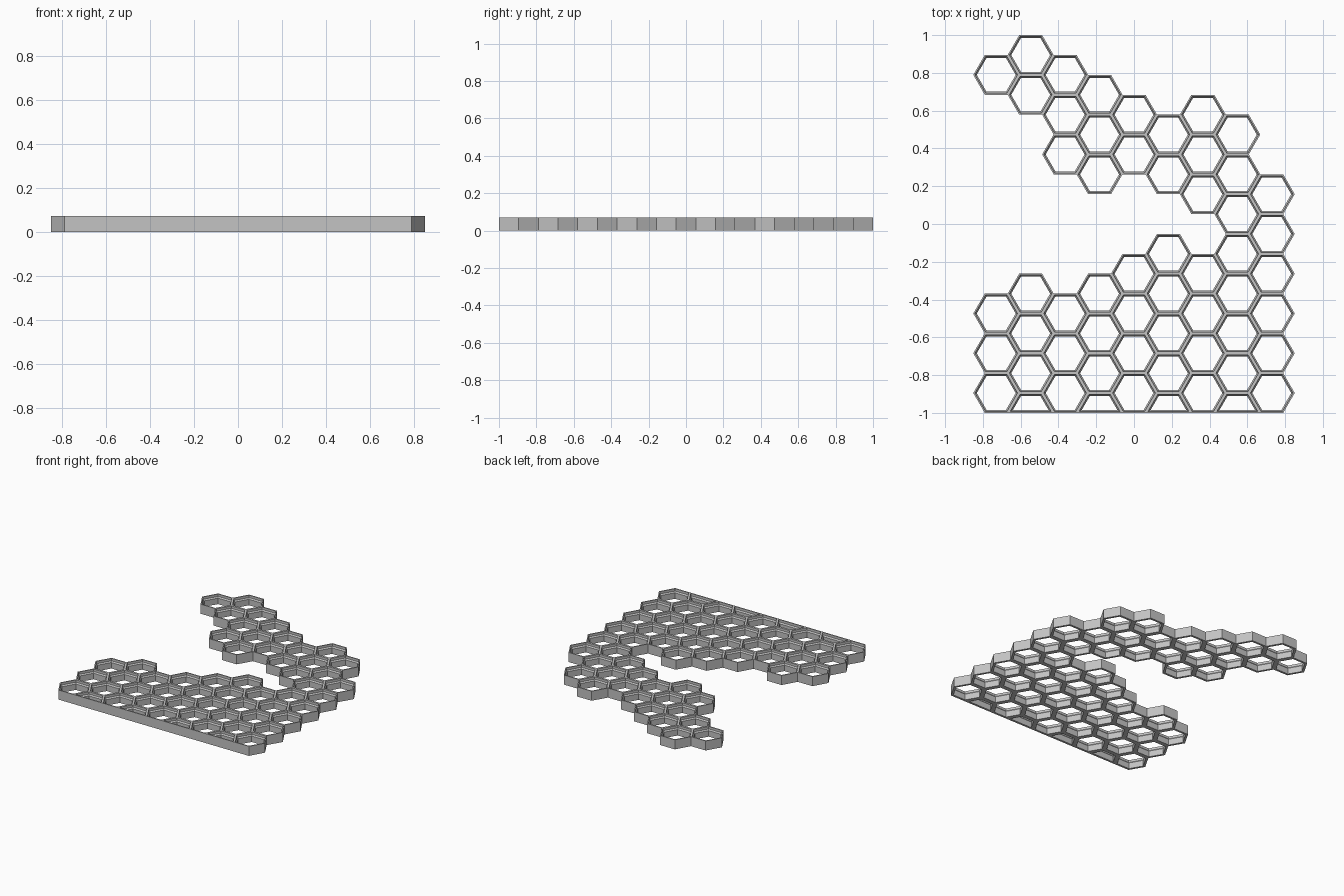
import bpy, bmesh, math
from mathutils import Vector

if "Cube" in bpy.data.objects:
    bpy.data.objects.remove(bpy.data.objects["Cube"], do_unlink=True)

HALF = 2 / 19                       # half a cell, flat to flat
R = HALF * 2 / math.sqrt(3)         # cell corner radius
MM = 2 * HALF / 23.6
HEIGHT = 8 * MM

# Wall section inside each cell: (inset from cell edge, height)
SECTION = [(0.9 * MM, HEIGHT), (0.9 * MM, 6 * MM), (1.8 * MM, 5 * MM), (1.8 * MM, 0)]

# Column index -> cell centre rows, in half-cell steps from the front edge
COLUMNS = {
    -4: [1, 3, 5, 17],
    -3: [2, 4, 6, 16, 18],
    -2: [1, 3, 5, 13, 15, 17],
    -1: [2, 4, 6, 12, 14, 16],
    0: [1, 3, 5, 7, 13, 15],
    1: [2, 4, 6, 8, 12, 14],
    2: [1, 3, 5, 7, 11, 13, 15],
    3: [2, 4, 6, 8, 10, 12, 14],
    4: [1, 3, 5, 7, 9, 11],
}


def outline(col, row, sides):
    """Counter-clockwise corners of a full (6) or front-cut (3) cell."""
    cx, cy = 1.5 * R * col, -1 + HALF * row
    count = 6 if sides == 6 else 4
    return [Vector((cx + R * math.cos(i * math.pi / 3),
                    cy + R * math.sin(i * math.pi / 3))) for i in range(count)]


def inset(points, d):
    """Move every side of a convex outline inwards by d."""
    result = []
    n = len(points)
    for i, p in enumerate(points):
        a = (p - points[i - 1]).normalized()
        b = (points[(i + 1) % n] - p).normalized()
        na, nb = Vector((-a.y, a.x)), Vector((-b.y, b.x))
        result.append(p + (na + nb) * d / (1 + na.dot(nb)))
    return result


cells = [outline(c, r, 6) for c, rows in COLUMNS.items() for r in rows]
cells += [outline(c, 0, 3) for c in (-3, -1, 1, 3)]


def edge_key(a, b):
    m = (a + b) / 2
    return round(m.x, 3) + 0.0, round(m.y, 3) + 0.0


# Sides shared by two cells get no outer wall
shared = {}
for pts in cells:
    for i in range(len(pts)):
        k = edge_key(pts[i - 1], pts[i])
        shared[k] = shared.get(k, 0) + 1

bm = bmesh.new()
for pts in cells:
    n = len(pts)
    loops = [(pts, HEIGHT)] + [(inset(pts, d), z) for d, z in SECTION] + [(pts, 0)]
    rings = [[bm.verts.new((p.x, p.y, z)) for p in loop] for loop, z in loops]
    # Top rim, stepped inner wall and underside
    for upper, lower in zip(rings, rings[1:]):
        for i in range(n):
            j = (i + 1) % n
            bm.faces.new((upper[i], upper[j], lower[j], lower[i]))
    # Outer wall on the open sides
    for i in range(n):
        j = (i + 1) % n
        if shared[edge_key(pts[i], pts[j])] == 1:
            bm.faces.new((rings[-1][i], rings[-1][j], rings[0][j], rings[0][i]))
bmesh.ops.remove_doubles(bm, verts=bm.verts[:], dist=0.0005)
bmesh.ops.recalc_face_normals(bm, faces=bm.faces[:])

mesh = bpy.data.meshes.new("honeycomb_panel")
bm.to_mesh(mesh)
bm.free()

# Single grey plastic
grey = bpy.data.materials.new("light grey")
grey.use_nodes = True
colour = (0.55, 0.55, 0.55, 1)
grey.diffuse_color = colour
grey.node_tree.nodes["Principled BSDF"].inputs["Base Color"].default_value = colour
mesh.materials.append(grey)

panel = bpy.data.objects.new("honeycomb_panel", mesh)
bpy.context.collection.objects.link(panel)
